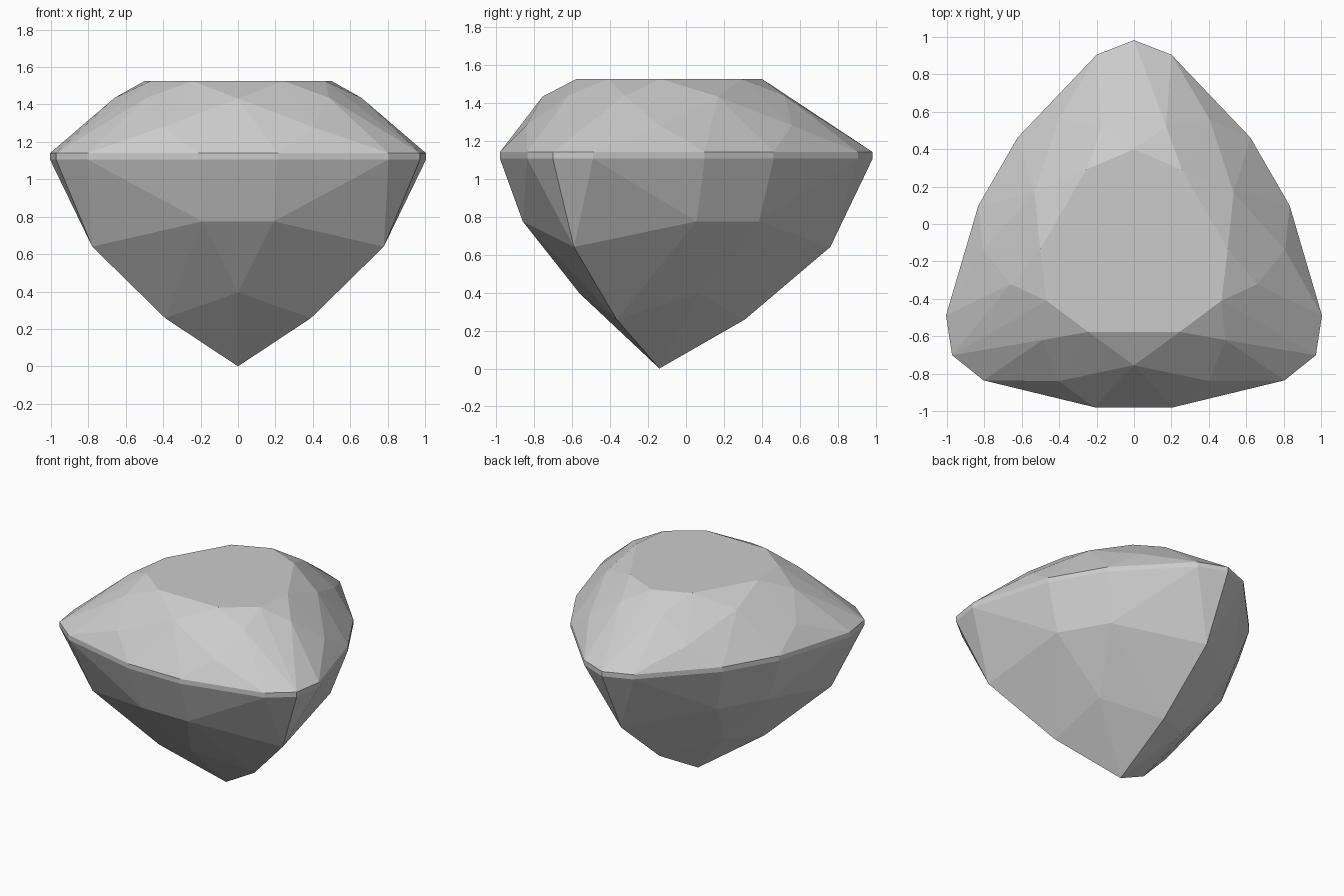
import bpy, bmesh
from math import radians
from mathutils import Matrix, Vector

cube = bpy.data.objects.get("Cube")
if cube:
    bpy.data.objects.remove(cube, do_unlink=True)

AXIS_Y = -0.14          # the three-fold axis passes through the lower point
GIRDLE_TOP, GIRDLE_LOW = 1.14, 1.105

# One sixth of the stone, relative to the axis; mirrored and turned three times
girdle = [(0, -1.0), (0.2, 1.045), (0.21, -0.84)]
girdle[0] = (0, 1.123)
corners = [(x, y, z) for x, y in girdle for z in (GIRDLE_TOP, GIRDLE_LOW)]
corners += [
    # table
    (0, 0.54, 1.525), (0.245, -0.437, 1.525),
    # crown facets
    (0, -0.615, 1.432), (0.172, 0.662, 1.436), (0.402, -0.70, 1.28),
    # pavilion facets
    (0.19, -0.72, 0.775), (0, 0.90, 0.64), (0, -0.42, 0.395), (0, 0.45, 0.258),
    # lower point
    (0, 0, 0),
]

bm = bmesh.new()
for turn in range(3):
    spin = Matrix.Rotation(radians(120 * turn), 3, 'Z')
    for x, y, z in corners:
        for side in (1, -1):
            p = spin @ Vector((side * x, y, z))
            bm.verts.new((p.x, p.y + AXIS_Y, p.z))
bmesh.ops.remove_doubles(bm, verts=bm.verts[:], dist=0.001)

# Wrap the corners in flat facets and merge coplanar triangles
hull = bmesh.ops.convex_hull(bm, input=bm.verts[:])
loose = [v for v in bm.verts if not v.link_faces]
bmesh.ops.delete(bm, geom=loose, context='VERTS')
bmesh.ops.dissolve_limit(bm, angle_limit=radians(0.5), verts=bm.verts[:], edges=bm.edges[:])
bmesh.ops.recalc_face_normals(bm, faces=bm.faces[:])

mesh = bpy.data.meshes.new("cut_gemstone")
bm.to_mesh(mesh)
bm.free()
gem = bpy.data.objects.new("cut_gemstone", mesh)
bpy.context.collection.objects.link(gem)

# Plain grey stone
grey = bpy.data.materials.new("light grey")
grey.use_nodes = True
colour = (0.6, 0.6, 0.6, 1)
grey.diffuse_color = colour
grey.node_tree.nodes["Principled BSDF"].inputs["Base Color"].default_value = colour
mesh.materials.append(grey)
